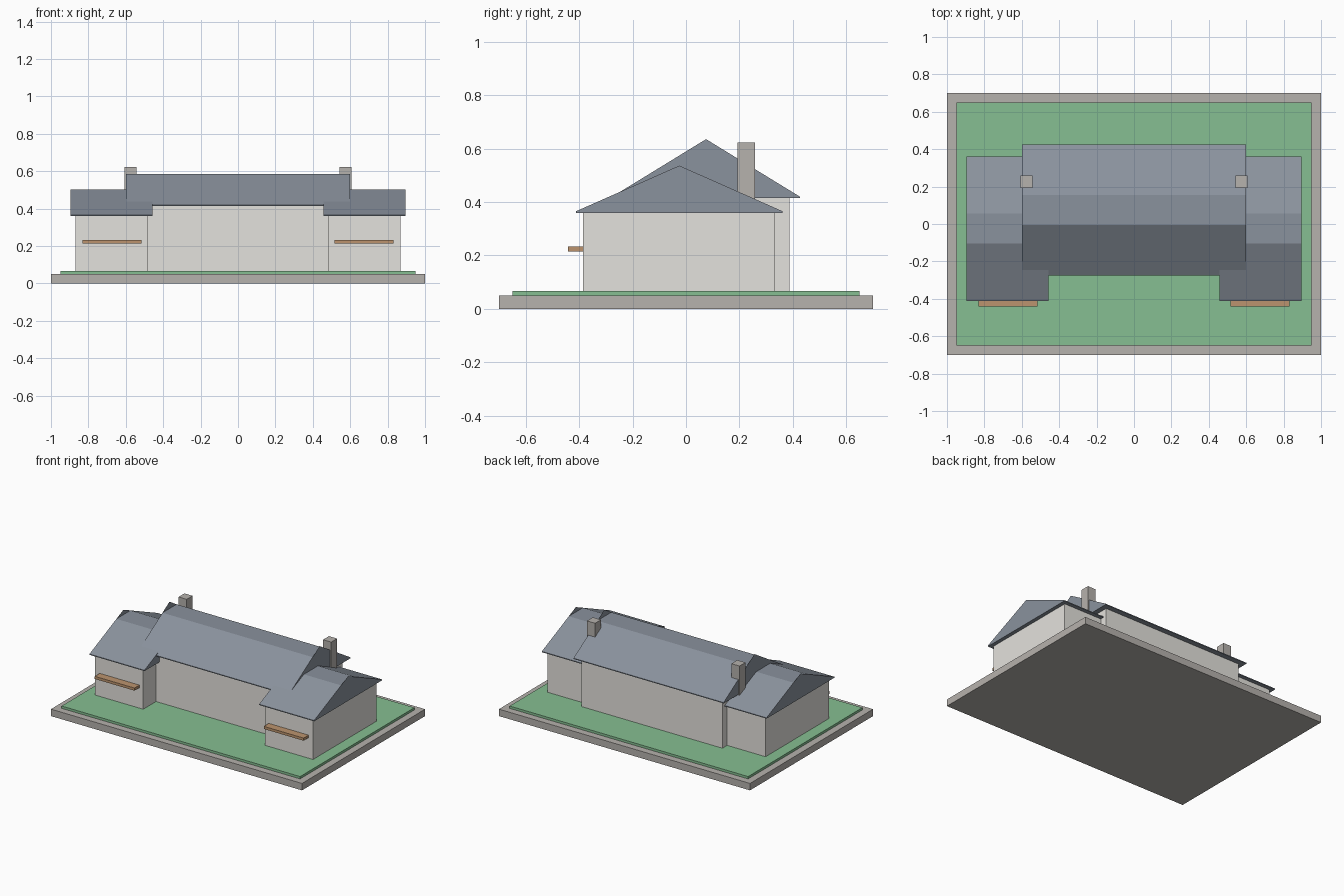
import bpy
import bmesh

cube = bpy.data.objects.get("Cube")
if cube:
    bpy.data.objects.remove(cube, do_unlink=True)


def material(name, rgb):
    """Flat material from 0-255 display values, converted to linear."""
    lin = [((c / 255 + 0.055) / 1.055) ** 2.4 for c in rgb] + [1]
    m = bpy.data.materials.new(name)
    m.use_nodes = True
    m.diffuse_color = lin
    m.node_tree.nodes["Principled BSDF"].inputs["Base Color"].default_value = lin
    return m


stone = material("grey stone", (182, 178, 173))
plaster = material("pale plaster", (228, 226, 221))
slate = material("blue grey slate", (138, 146, 157))
grass = material("lawn green", (134, 191, 146))
timber = material("brown timber", (188, 148, 110))


def finish(name, bm, mat):
    bmesh.ops.recalc_face_normals(bm, faces=bm.faces)
    mesh = bpy.data.meshes.new(name)
    bm.to_mesh(mesh)
    bm.free()
    mesh.materials.append(mat)
    obj = bpy.data.objects.new(name, mesh)
    bpy.context.collection.objects.link(obj)
    return obj


def box(name, x, y, z, mat):
    """Box from its (low, high) extent on each axis."""
    bm = bmesh.new()
    bmesh.ops.create_cube(bm, size=1)
    for v in bm.verts:
        v.co = [span[0] if c < 0 else span[1] for c, span in zip(v.co, (x, y, z))]
    return finish(name, bm, mat)


def gable_roof(name, x, y, eave, peak, flat=0.08, lip=0.006):
    """Roof with a flat-topped ridge between two pointed gable ends."""
    mid, half = (y[0] + y[1]) / 2, (y[1] - y[0]) / 2
    top = peak - (peak - eave - lip) * flat / half
    profile = [(y[0], eave), (y[0], eave + lip), (mid - flat, top),
               (mid + flat, top), (y[1], eave + lip), (y[1], eave)]
    bm = bmesh.new()
    rings = [[bm.verts.new((px, *p)) for p in profile] for px in x]
    for i in range(len(profile)):
        j = (i + 1) % len(profile)
        bm.faces.new((rings[0][i], rings[0][j], rings[1][j], rings[1][i]))
    for px, ring in zip(x, rings):
        point = bm.verts.new((px, mid, peak))
        bm.faces.new(ring[:3] + [point] + ring[3:])
    return finish(name, bm, slate)


# Ground
box("base_slab", (-1, 1), (-0.7, 0.7), (0, 0.05), stone)
box("lawn", (-0.95, 0.95), (-0.65, 0.65), (0.05, 0.067), grass)

# Central hall
box("hall_walls", (-0.562, 0.562), (-0.24, 0.388), (0.067, 0.416), plaster)
gable_roof("hall_roof", (-0.598, 0.598), (-0.276, 0.426), 0.414, 0.635)

# Matching wings, chimneys and window boxes on both sides
for side, s in (("left", 1), ("right", -1)):
    def span(a, b):
        return tuple(sorted((s * a, s * b)))
    box(side + "_wing_walls", span(0.485, 0.868), (-0.386, 0.334), (0.067, 0.361), plaster)
    gable_roof(side + "_wing_roof", span(0.457, 0.895), (-0.412, 0.362), 0.359, 0.536)
    box(side + "_chimney", span(0.543, 0.608), (0.192, 0.259), (0.355, 0.622), stone)
    box(side + "_window_box", span(0.515, 0.832), (-0.442, -0.38), (0.214, 0.233), timber)
